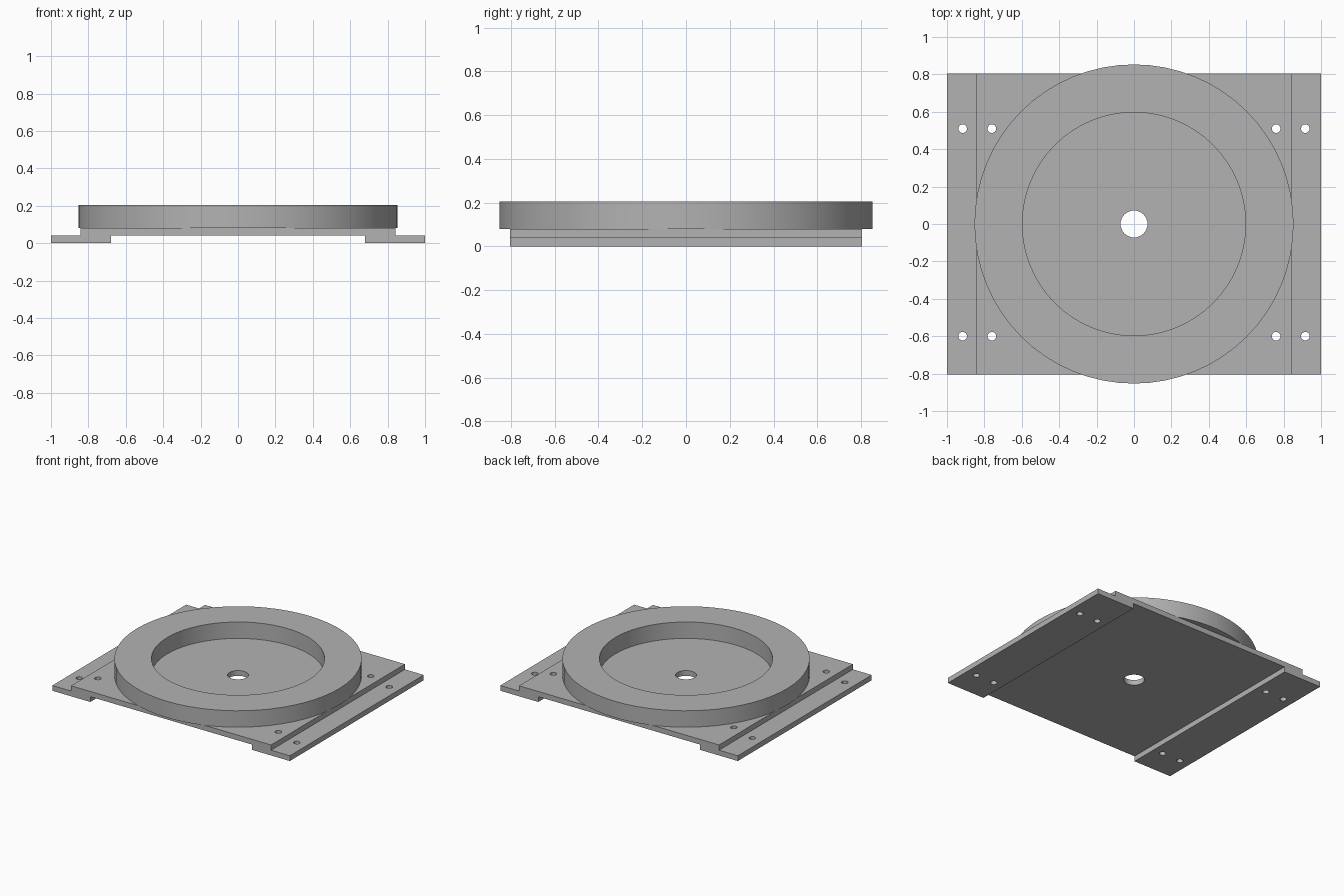
import bpy, bmesh, math

cube = bpy.data.objects.get("Cube")
if cube:
    bpy.data.objects.remove(cube, do_unlink=True)

# One plain grey for the whole part
grey = bpy.data.materials.new("plain_grey")
grey.use_nodes = True
colour = (0.45, 0.45, 0.45, 1)
grey.diffuse_color = colour
grey.node_tree.nodes["Principled BSDF"].inputs["Base Color"].default_value = colour

HALF_DEPTH = 0.805
RAIL_TOP, PLATE_TOP, RING_TOP = 0.04, 0.08, 0.205


def make_object(name, bm):
    bmesh.ops.recalc_face_normals(bm, faces=bm.faces)
    mesh = bpy.data.meshes.new(name)
    bm.to_mesh(mesh)
    bm.free()
    mesh.materials.append(grey)
    obj = bpy.data.objects.new(name, mesh)
    bpy.context.collection.objects.link(obj)
    return obj


def smooth(obj):
    bpy.ops.object.select_all(action="DESELECT")
    obj.select_set(True)
    bpy.context.view_layer.objects.active = obj
    bpy.ops.object.shade_smooth_by_angle(angle=math.radians(30))


# Stepped base: half section mirrored, then extruded front to back
half = [(0.68, RAIL_TOP), (0.68, 0), (1, 0), (1, RAIL_TOP),
        (0.842, RAIL_TOP), (0.842, PLATE_TOP)]
section = half + [(-x, z) for x, z in reversed(half)]
bm = bmesh.new()
face = bm.faces.new([bm.verts.new((x, -HALF_DEPTH, z)) for x, z in section])
swept = bmesh.ops.extrude_face_region(bm, geom=[face])["geom"]
bmesh.ops.translate(bm, vec=(0, 2 * HALF_DEPTH, 0),
                    verts=[v for v in swept if isinstance(v, bmesh.types.BMVert)])
base = make_object("stepped_base_plate", bm)

# Drills for the centre bore and the screw holes
holes = [(0, 0, 0.072, 48)]
holes += [(side * x, y, 0.023, 24)
          for side in (-1, 1) for x in (0.76, 0.916) for y in (0.51, -0.6)]
bm = bmesh.new()
for x, y, radius, sides in holes:
    drill = bmesh.ops.create_cone(bm, cap_ends=True, segments=sides,
                                  radius1=radius, radius2=radius, depth=1)
    bmesh.ops.translate(bm, vec=(x, y, 0), verts=drill["verts"])
cutter = make_object("hole_cutter", bm)
cutter.hide_render = True

cut = base.modifiers.new("holes", "BOOLEAN")
cut.operation = "DIFFERENCE"
cut.solver = "EXACT"
cut.object = cutter
bpy.context.view_layer.objects.active = base
bpy.ops.object.modifier_apply(modifier=cut.name)
bpy.data.objects.remove(cutter, do_unlink=True)
smooth(base)

# Raised ring: rectangular section spun round the vertical axis
bm = bmesh.new()
corners = [(0.597, PLATE_TOP), (0.853, PLATE_TOP), (0.853, RING_TOP), (0.597, RING_TOP)]
verts = [bm.verts.new((r, 0, z)) for r, z in corners]
edges = [bm.edges.new((verts[i], verts[(i + 1) % 4])) for i in range(4)]
bmesh.ops.spin(bm, geom=verts + edges, cent=(0, 0, 0), axis=(0, 0, 1),
               angle=math.tau, steps=64, use_merge=True)
bmesh.ops.remove_doubles(bm, verts=bm.verts, dist=0.0001)
ring = make_object("raised_ring", bm)
smooth(ring)
